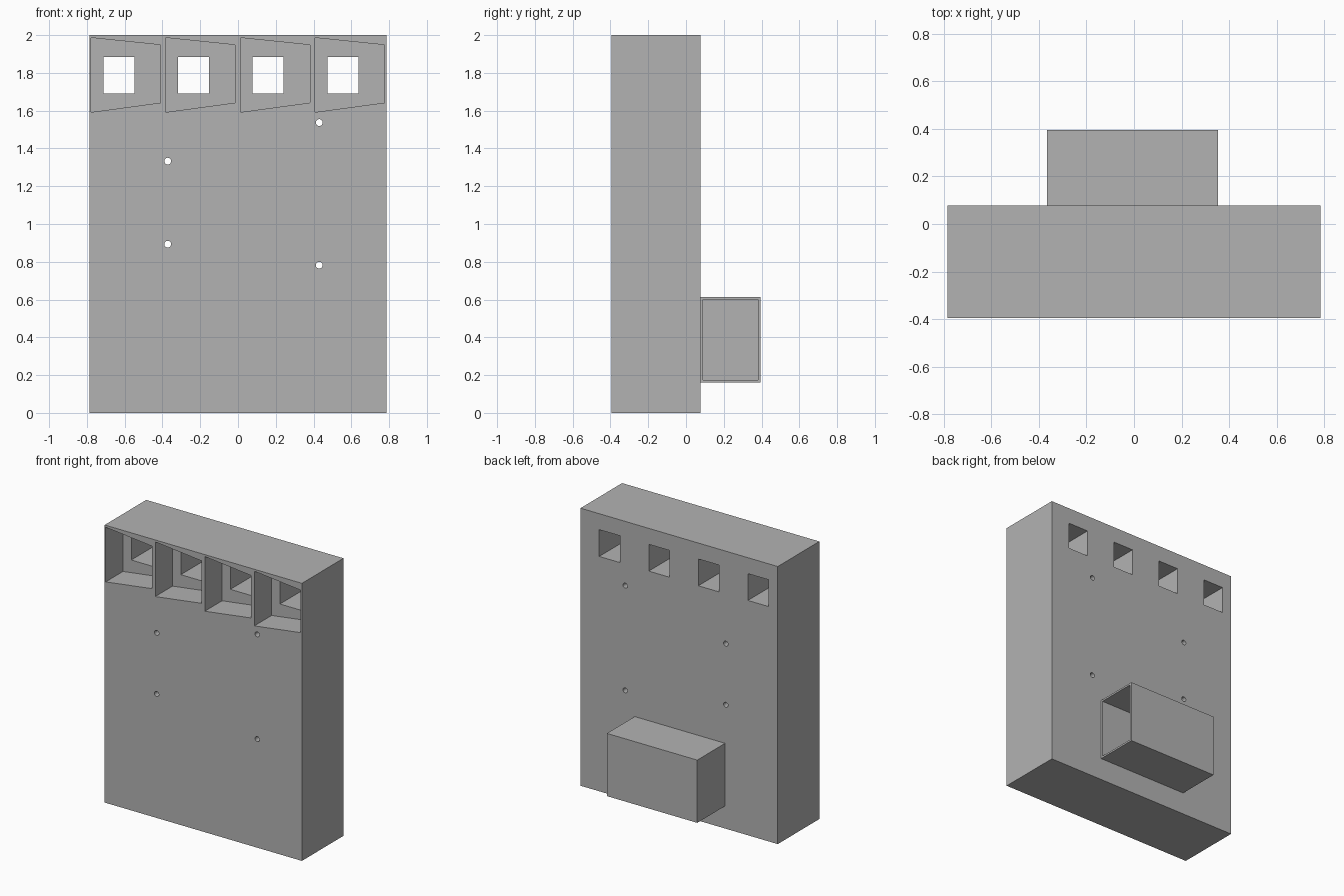
import bpy
import bmesh
from math import cos, sin, tau

old = bpy.data.objects.get("Cube")
if old:
    bpy.data.objects.remove(old, do_unlink=True)

grey = bpy.data.materials.new("plain grey")
grey.use_nodes = True
grey.diffuse_color = (0.45, 0.45, 0.45, 1)
grey.node_tree.nodes["Principled BSDF"].inputs["Base Color"].default_value = grey.diffuse_color


def prisms(name, outlines, y0, y1):
    """One object holding an x-z outline extruded from y0 to y1 for each outline."""
    bm = bmesh.new()
    for outline in outlines:
        front = [bm.verts.new((x, y0, z)) for x, z in outline]
        back = [bm.verts.new((x, y1, z)) for x, z in outline]
        bm.faces.new(front)
        bm.faces.new(back[::-1])
        for i in range(len(front)):
            j = (i + 1) % len(front)
            bm.faces.new((front[j], front[i], back[i], back[j]))
    bmesh.ops.recalc_face_normals(bm, faces=bm.faces)
    mesh = bpy.data.meshes.new(name)
    bm.to_mesh(mesh)
    bm.free()
    mesh.materials.append(grey)
    obj = bpy.data.objects.new(name, mesh)
    bpy.context.collection.objects.link(obj)
    return obj


def rect(x0, x1, z0, z1):
    return [(x0, z0), (x1, z0), (x1, z1), (x0, z1)]


def circle(x, z, r, n=24):
    return [(x + r * cos(tau * i / n), z + r * sin(tau * i / n)) for i in range(n)]


def cut(target, cutter):
    """Subtract the cutter, then discard it."""
    cutter.hide_render = True
    mod = target.modifiers.new("cut", 'BOOLEAN')
    mod.operation, mod.solver, mod.object = 'DIFFERENCE', 'EXACT', cutter
    bpy.context.view_layer.objects.active = target
    bpy.ops.object.modifier_apply(modifier=mod.name)
    bpy.data.objects.remove(cutter, do_unlink=True)


FRONT, BACK, END = -0.395, 0.078, 0.395

# Main upright block
panel = prisms("main_panel", [rect(-0.786, 0.786, 0, 2)], FRONT, BACK)

# Row of four tapered pockets, each with a square window through to the back
lefts = [-0.778 + 0.395 * i for i in range(4)]
pockets = [[(x, 1.592), (x + 0.368, 1.642), (x + 0.368, 1.948), (x, 1.986)] for x in lefts]
windows = [rect(x + 0.066, x + 0.23, 1.692, 1.885) for x in lefts]
cut(panel, prisms("pocket_cutter", pockets, FRONT - 0.1, FRONT + 0.197))
cut(panel, prisms("window_cutter", windows, FRONT + 0.1, BACK + 0.1))

# Round mounting holes
holes = [(-0.372, 1.333), (-0.372, 0.893), (0.43, 1.537), (0.43, 0.782)]
cut(panel, prisms("hole_cutter", [circle(x, z, 0.018) for x, z in holes], FRONT - 0.1, BACK + 0.1))

# Thin-walled box on the back, open on its left end
W = 0.013
box = prisms("rear_box", [rect(-0.366, 0.354, 0.162, 0.614)], BACK, END)
cut(box, prisms("cavity_cutter", [rect(-0.366 + W, 0.5, 0.162 + W, 0.614 - W)], BACK + W, END - W))
